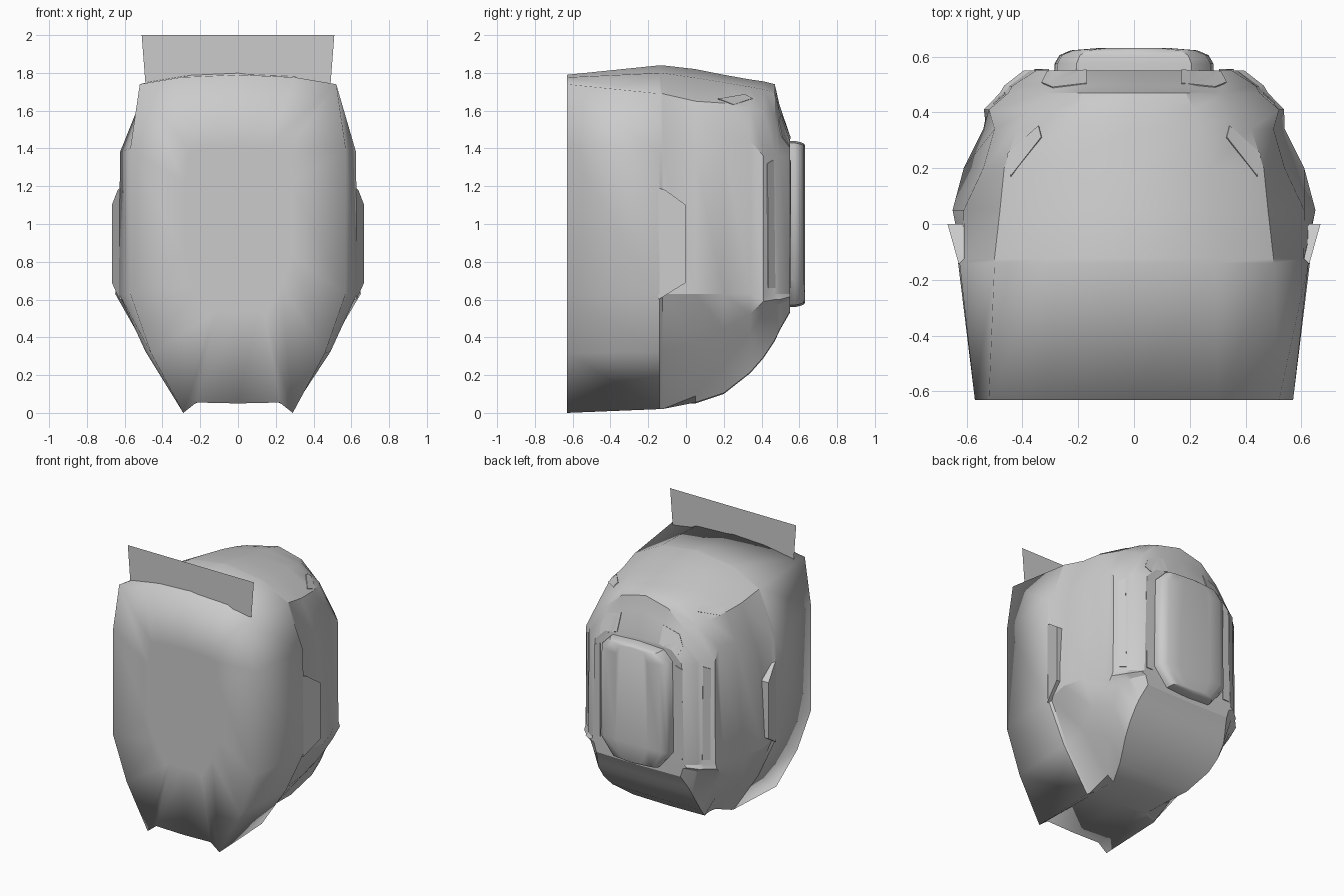
import bpy, bmesh, math
from mathutils import Vector
from mathutils.bvhtree import BVHTree

if "Cube" in bpy.data.objects:
    bpy.data.objects.remove(bpy.data.objects["Cube"])


def finish(name, bm, angle=35, soft_front=False):
    """Turn a bmesh into an object, smooth below the given edge angle."""
    bmesh.ops.recalc_face_normals(bm, faces=bm.faces)
    for f in bm.faces:
        f.smooth = True
    for e in bm.edges:
        e.smooth = e.is_manifold and e.calc_face_angle(0) < math.radians(angle)
        if soft_front and any(v.co.y < -0.62 for v in e.verts):
            e.smooth = True
    me = bpy.data.meshes.new(name)
    bm.to_mesh(me)
    ob = bpy.data.objects.new(name, me)
    bpy.context.collection.objects.link(ob)
    return ob


def loft(bm, rings):
    """Bridge equal rings of points and cap both ends."""
    loops = [[bm.verts.new(p) for p in r] for r in rings]
    n = len(loops[0])
    for a, b in zip(loops, loops[1:]):
        for i in range(n):
            j = (i + 1) % n
            bm.faces.new((a[i], a[j], b[j], b[i]))
    bm.faces.new(loops[0])
    bm.faces.new(loops[-1])


def mirrored(half, y):
    """Half outline from top centre to bottom centre -> full ring at depth y."""
    pts = [(x, y, z) for x, z in half]
    return pts + [(-x, y, z) for x, z in reversed(half) if x > 0]


def section(y, top, shoulder, upper, side_x, lower, chin_x, bottom):
    """One cross-section of the shell; in-between points follow from the corners."""
    crown = (shoulder[0] * .58, top - (top - shoulder[1]) * .27)
    side = (side_x, .63)
    mid = ((side_x + lower[0]) / 2 + .03, (.63 + lower[1]) / 2)
    return mirrored([(0, top), crown, shoulder, upper, side, mid, lower,
                     (chin_x, bottom + .005), (0, bottom)], y)


# Main shell, from the flat front to the back
rings = [
    section(-.63, 1.79, (.52, 1.74), (.57, 1.4), .57, (.29, 0), .22, .05),
    section(-.14, 1.84, (.5, 1.69), (.625, 1.38), .63, (.29, .02), .22, .05),
    section(.05, 1.82, (.48, 1.65), (.61, 1.36), .65, (.27, .09), .22, .05),
    section(.2, 1.79, (.465, 1.64), (.54, 1.45), .61, (.38, .26), .29, .1),
    section(.34, 1.765, (.42, 1.62), (.5, 1.44), .54, (.46, .42), .36, .21),
    section(.41, 1.755, (.37, 1.6), (.52, 1.36), .525, (.49, .55), .38, .29),
    section(.47, 1.74, (.32, 1.57), (.45, 1.38), .46, (.44, .57), .38, .38),
    section(.55, 1.47, (.27, 1.44), (.35, 1.36), .37, (.36, .6), .34, .53),
]
# step down behind the front shell to the recessed side panels
rings.insert(2, [(x * (.975 if z < 1.5 else 1), -.125, z) for x, y, z in rings[1]])
# brow ledge just before the back face
rings.insert(-1, [(x * .97, .495, z - max(0, z - 1.3) * .25 + max(0, .6 - z) * .25)
                  for x, y, z in rings[-2]])
# small inner ring keeps the centre of the flat front face level
rings.insert(0, [(x * .5, -.63, 1.03 + (z - 1.03) * .5) for x, y, z in rings[0]])
bm = bmesh.new()
loft(bm, rings)
finish("shell", bm, 28, soft_front=True)
shell_tree = BVHTree.FromBMesh(bm)

# Raised rear bulge: chamfered outline, rounding over towards its crown
outline = [(0, 1.44), (.21, 1.43), (.28, 1.36), (.29, .7), (.18, .57), (0, .56)]
bm = bmesh.new()
loft(bm, [mirrored([(x * s, 1 + (z - 1) * k) for x, z in outline], y)
          for y, s, k in ((.48, 1, 1), (.575, .98, 1), (.605, .92, .985), (.622, .78, .97), (.63, .45, .95))])
finish("rear_bulge", bm, 40)

# Upright plate standing near the front
bm = bmesh.new()
bm.faces.new([bm.verts.new((x, -.545, z)) for x, z in ((-.49, 1.74), (.49, 1.74), (.51, 2), (-.51, 2))])
finish("upright_plate", bm)

# Side pads, tapering out towards the rear
pad = [(-.145, 1.19), (-.11, 1.18), (0, 1.1), (0, .69), (-.145, .6)]
for s, label in ((1, "right"), (-1, "left")):
    bm = bmesh.new()
    loft(bm, [[(s * .56, y, z) for y, z in pad],
              [(s * (.668 + y * .28), y, z) for y, z in pad]])
    finish("side_pad_" + label, bm, 20)


def patch(name, pts, axis, lift):
    """Thin slab laid on the shell, mirrored: axis 'z' takes (x, y), 'y' takes (x, z)."""
    for s, label in ((1, "right"), (-1, "left")):
        inner, outer = [], []
        for a, b in pts:
            start, ray = ((Vector((s * a, b, 3)), Vector((0, 0, -1))) if axis == 'z'
                          else (Vector((s * a, 2, b)), Vector((0, -1, 0))))
            hit, normal, _, _ = shell_tree.ray_cast(start, ray)
            if hit is None:
                continue
            if normal.dot(ray) > 0:
                normal = -normal
            inner.append(hit - normal * .02)
            outer.append(hit + normal * lift)
        bm = bmesh.new()
        loft(bm, [inner, outer])
        finish(name + "_" + label, bm, 20)


def strip(x, half_width):
    """Tall narrow rectangle in (x, z)."""
    lo, hi = x - half_width, x + half_width
    return [(lo, 1.34), (hi, 1.32), (hi, .66), (lo, .66)]


# Vent covers, brow pads and narrow rear strips
patch("vent_cover", [(.34, .35), (.33, .31), (.44, .17), (.45, .25)], 'z', .006)
patch("brow_pad", [(.17, 1.58), (.29, 1.54), (.33, 1.46), (.31, 1.41), (.17, 1.46)], 'y', .004)
patch("rear_strip", strip(.33, .025), 'y', .006)
patch("corner_strip", strip(.48, .02), 'y', .005)
